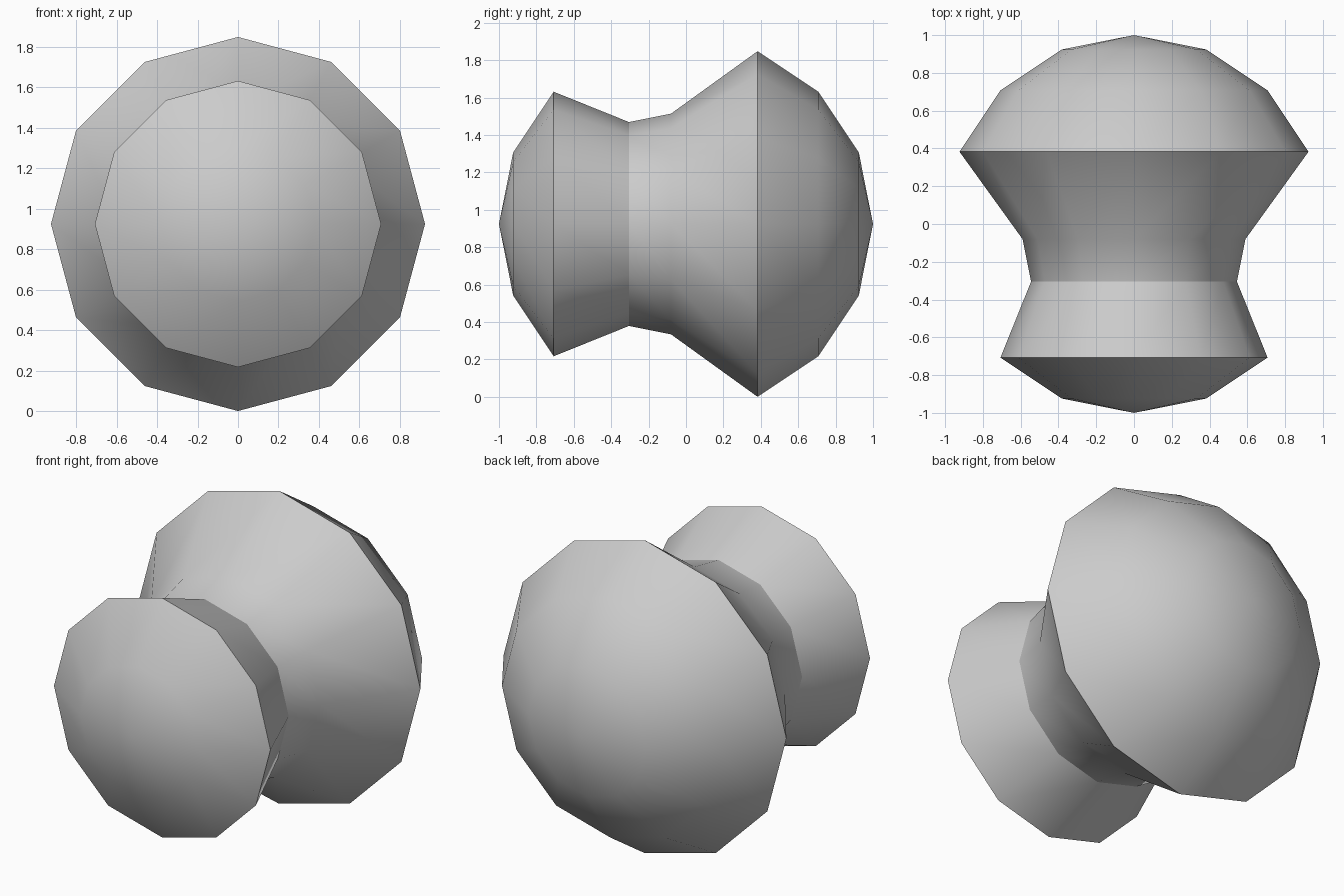
import bpy, bmesh, math
from mathutils import Vector

old = bpy.data.objects.get("Cube")
if old:
    bpy.data.objects.remove(old, do_unlink=True)

SIDES = 12
CENTRE_Z = 0.924

# Single flat grey
grey = bpy.data.materials.new("plain grey")
grey.use_nodes = True
colour = (0.6, 0.6, 0.6, 1)
grey.diffuse_color = colour
grey.node_tree.nodes["Principled BSDF"].inputs["Base Color"].default_value = colour


def on_sphere(degrees):
    """Profile point (y, radius) on the unit sphere, measured from the back pole."""
    a = math.radians(degrees)
    return math.cos(a), math.sin(a)


# Front cap, pinched neck, then the wider back dome
front_cap = [on_sphere(a) for a in (180, 157.5, 135)]
neck = [(-0.305, 0.545), (-0.08, 0.59)]
back_dome = [on_sphere(a) for a in (67.5, 45, 22.5, 0)]
profile = front_cap + neck + back_dome

# Turn the profile around the y axis
bm = bmesh.new()
verts = [bm.verts.new((r, y, 0)) for y, r in profile]
edges = [bm.edges.new(pair) for pair in zip(verts, verts[1:])]
bmesh.ops.spin(bm, geom=verts + edges, cent=(0, 0, 0), axis=(0, 1, 0),
               angle=math.tau, steps=SIDES)
bmesh.ops.remove_doubles(bm, verts=bm.verts[:], dist=0.001)
bmesh.ops.recalc_face_normals(bm, faces=bm.faces[:])
bmesh.ops.translate(bm, verts=bm.verts[:], vec=Vector((0, 0, CENTRE_Z)))

mesh = bpy.data.meshes.new("knob")
bm.to_mesh(mesh)
bm.free()
mesh.materials.append(grey)
knob = bpy.data.objects.new("knob", mesh)
bpy.context.collection.objects.link(knob)

# Smooth surfaces with sharp rims and neck line
bpy.ops.object.select_all(action="DESELECT")
knob.select_set(True)
bpy.context.view_layer.objects.active = knob
bpy.ops.object.shade_smooth_by_angle(angle=math.radians(31))
